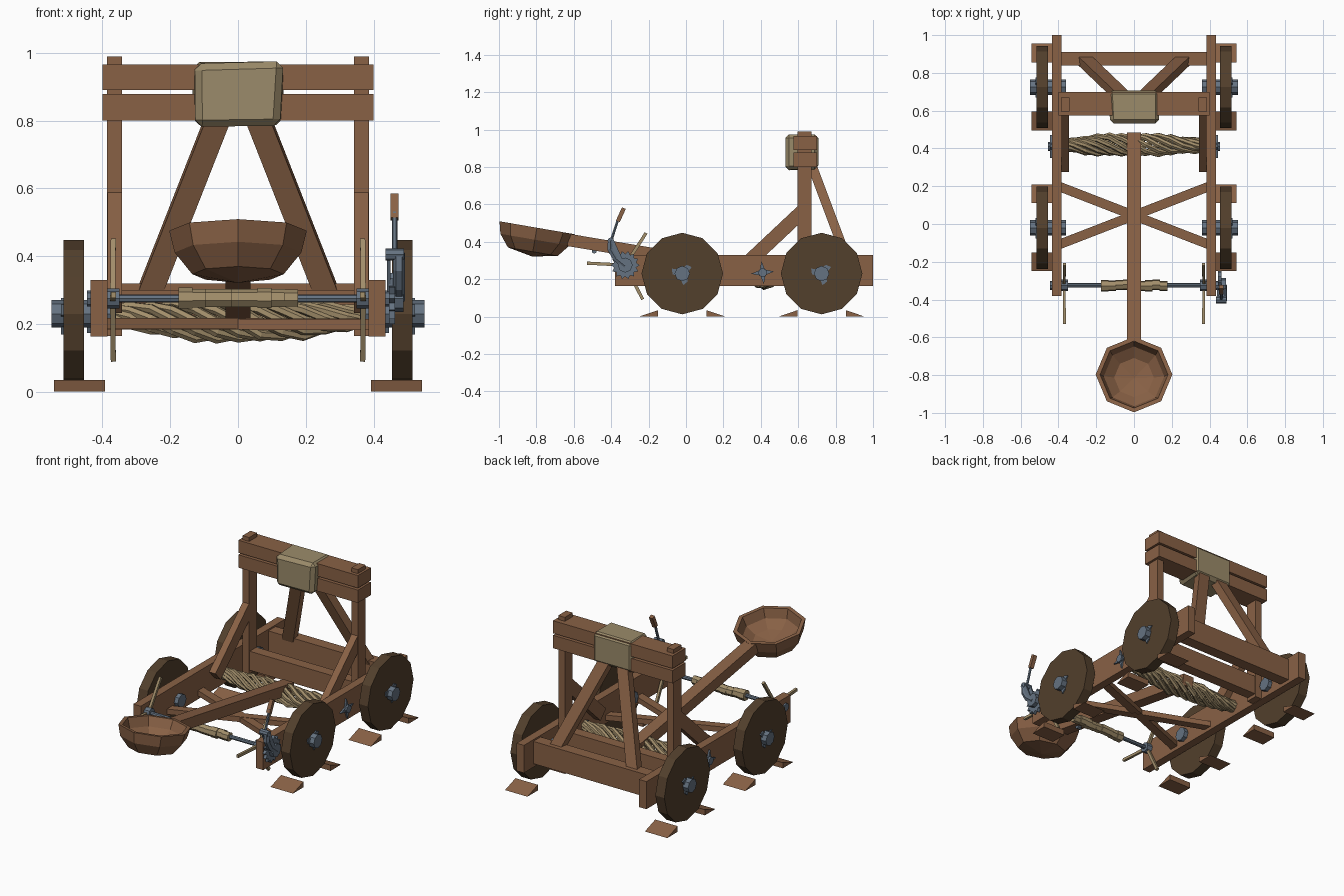
import bpy, bmesh, math, random
from mathutils import Matrix, Vector

random.seed(4)
if "Cube" in bpy.data.objects:
    bpy.data.objects.remove(bpy.data.objects["Cube"], do_unlink=True)


def material(name, rgb):
    m = bpy.data.materials.new(name)
    m.use_nodes = True
    m.diffuse_color = (*rgb, 1)
    m.node_tree.nodes["Principled BSDF"].inputs["Base Color"].default_value = (*rgb, 1)
    return m


WOOD = material("wood", (0.25, 0.12, 0.06))
DARK = material("dark_wood", (0.085, 0.05, 0.025))
IRON = material("iron", (0.13, 0.17, 0.22))
HIDE = material("hide", (0.33, 0.26, 0.145))
ROPE = material("rope", (0.36, 0.27, 0.145))


def finish(name, bm, mat):
    bmesh.ops.recalc_face_normals(bm, faces=bm.faces)
    me = bpy.data.meshes.new(name)
    bm.to_mesh(me)
    bm.free()
    me.materials.append(mat)
    ob = bpy.data.objects.new(name, me)
    bpy.context.collection.objects.link(ob)
    return ob


def beam(name, p, q, w, h, mat=WOOD, side=(1, 0, 0)):
    """Rectangular bar from p to q, w wide along side and h in the other way."""
    p, q, s = Vector(p), Vector(q), Vector(side)
    d = (q - p).normalized()
    n = d.cross(s).normalized()
    s = n.cross(d)
    rot = Matrix((d, s, n)).transposed().to_4x4()
    bm = bmesh.new()
    bmesh.ops.create_cube(bm, size=1, matrix=Matrix.Translation((p + q) / 2) @ rot
                          @ Matrix.Diagonal(((q - p).length, w, h, 1)))
    return finish(name, bm, mat)


def box(name, x, y, z, mat=WOOD):
    """Box from three (low, high) ranges."""
    bm = bmesh.new()
    lo, hi = Vector((x[0], y[0], z[0])), Vector((x[1], y[1], z[1]))
    bmesh.ops.create_cube(bm, size=1, matrix=Matrix.Translation((lo + hi) / 2)
                          @ Matrix.Diagonal((*(hi - lo), 1)))
    return finish(name, bm, mat)


def plate(name, outline, x0, x1, mat):
    """Extrude a (y, z) outline between x0 and x1."""
    bm = bmesh.new()
    face = bm.faces.new([bm.verts.new((x0, y, z)) for y, z in outline])
    new = bmesh.ops.extrude_face_region(bm, geom=[face])["geom"]
    bmesh.ops.translate(bm, vec=(x1 - x0, 0, 0),
                        verts=[v for v in new if isinstance(v, bmesh.types.BMVert)])
    return finish(name, bm, mat)


def ring(y, z, radii, count, start=0):
    """Outline round (y, z) whose radius cycles through radii."""
    return [(y + radii[i % len(radii)] * math.cos(start + math.tau * i / count),
             z + radii[i % len(radii)] * math.sin(start + math.tau * i / count))
            for i in range(count)]


def disc(name, y, z, r, x0, x1, mat, sides=8):
    return plate(name, ring(y, z, [r], sides, math.pi / 2), x0, x1, mat)


def cord(name, points, radius, mat, sides=1):
    cu = bpy.data.curves.new(name, "CURVE")
    cu.dimensions = "3D"
    cu.bevel_depth, cu.bevel_resolution, cu.use_fill_caps = radius, sides, True
    sp = cu.splines.new("POLY")
    sp.points.add(len(points) - 1)
    for pt, co in zip(sp.points, points):
        pt.co = (*co, 1)
    sp.use_smooth = False
    cu.materials.append(mat)
    ob = bpy.data.objects.new(name, cu)
    bpy.context.collection.objects.link(ob)


AXLE_Y, AXLE_Z = -0.325, 0.275

# Parts repeated on both sides
for s, tag in ((1, "left"), (-1, "right")):
    box(f"{tag}_side_beam", sorted((s * .385, s * .435)), (-.38, 1), (.163, .33))
    box(f"{tag}_post", sorted((s * .342, s * .386)), (.595, .67), (.165, .99))
    beam(f"{tag}_post_brace", (s * .364, .30, .26), (s * .364, .63, .57), .042, .075)
    beam(f"{tag}_rear_leg", (s * .05, .665, .83), (s * .27, .875, .27), .07, .05)
    beam(f"{tag}_floor_brace", (s * .4, .2, .2), (s * -.4, -.11, .2 + s * .002), .05, .032, side=(0, 1, 0))
    # Wheels, hubs, linchpins and chocks
    for y, place in ((-.02, "front"), (.725, "rear")):
        disc(f"{tag}_{place}_wheel", y, .23, .218, s * .455, s * .515, DARK, 12)
        disc(f"{tag}_{place}_hub", y, .23, .041, s * .36, s * .55, IRON)
        plate(f"{tag}_{place}_hub_clip", ring(y, .23, [.062, .052, .025, .025], 12, .6), s * .51, s * .522, IRON)
        for e in (-1, 1):
            plate(f"{tag}_{place}_chock", [(y + e * .23, 0), (y + e * .13, 0), (y + e * .13, .034)],
                  s * .393, s * .543, WOOD)
    # Torsion bundle anchors
    plate(f"{tag}_bundle_star", ring(.41, .235, [.062, .02], 8, .1), s * .43, s * .445, IRON)
    disc(f"{tag}_bundle_cap", .41, .235, .024, s * .37, s * .456, IRON)
    # Winch hubs and spokes
    disc(f"{tag}_winch_hub", AXLE_Y, AXLE_Z, .03, s * .35, s * .388, IRON)
    disc(f"{tag}_winch_collar", AXLE_Y, AXLE_Z, .024, s * .43, s * .445, IRON)
    for a in (57, 177, 297):
        c, n = math.cos(math.radians(a)), math.sin(math.radians(a))
        beam(f"{tag}_winch_spoke", (s * .37, AXLE_Y, AXLE_Z),
             (s * .368, AXLE_Y + c * .205, AXLE_Z + n * .205), .015, .017, ROPE)

# Cross rails and head beams
box("rear_rail", (-.39, .39), (.84, .91), (.185, .32))
box("post_rail", (-.39, .39), (.6, .665), (.185, .3))
box("lower_head_beam", (-.4, .4), (.575, .7), (.8, .878))
box("upper_head_beam", (-.4, .4), (.575, .7), (.89, .966))

# Hide pad wrapped round the head beams
pad = box("hide_pad", (-.135, .135), (.532, .708), (.788, .974), HIDE)
for v in pad.data.vertices:
    if v.co.y < .6:
        v.co.x *= random.uniform(.9, 1)
        v.co.z += random.uniform(-.008, .004)
bev = pad.modifiers.new("bevel", "BEVEL")
bev.width, bev.segments = .02, 1

# Throwing arm with octagonal bowl
beam("throwing_arm", (0, .48, .224), (0, -.63, .41), .073, .066)
bm = bmesh.new()
profile = [(.004, -.155), (.135, -.13), (.187, -.065), (.203, 0), (.18, 0), (.16, -.055), (.105, -.095), (.004, -.11)]
tilt = Matrix.Translation((0, -.797, .475)) @ Matrix.Rotation(-.17, 4, "X")
rows = [[bm.verts.new(tilt @ Vector((r * math.sin(math.tau * i / 8), r * math.cos(math.tau * i / 8), z)))
         for i in range(8)] for r, z in profile]
for a, b in zip(rows, rows[1:]):
    for i in range(8):
        j = (i + 1) % 8
        bm.faces.new((a[i], a[j], b[j], b[i]))
bm.faces.new(rows[0])
bm.faces.new(rows[-1])
finish("bowl", bm, WOOD)
for y, z in ((-.49, .35), (-.4, .345)):
    disc("arm_bolt", y, z, .014, -.012, .012, IRON, 6)

# Twisted torsion bundle
for k in range(8):
    pts = []
    for i in range(13):
        t = i / 12
        a = k * math.tau / 8 + t * math.tau * 1.5
        w = .022 + .03 * math.sin(math.pi * t) + random.uniform(-.006, .006)
        pts.append((-.385 + .77 * t, .418 + w * math.cos(a), .225 - .018 * math.sin(math.pi * t) + w * math.sin(a)))
    cord("bundle_strand", pts, .014, ROPE)

# Winch axle and wound rope
disc("winch_axle", AXLE_Y, AXLE_Z, .012, -.44, .48, IRON)
for i in range(9):
    x = -.176 + i * .039
    disc("winch_rope_coil", AXLE_Y + random.uniform(-.004, .004), AXLE_Z, random.uniform(.025, .032),
         x, x + .041, ROPE, 7)

# Ratchet wheel and lever
plate("ratchet_wheel", ring(AXLE_Y, AXLE_Z, [.077, .06], 28), .445, .463, IRON)
plate("ratchet_plate", ring(AXLE_Y, AXLE_Z, [.04], 8), .46, .488, IRON)
cord("lever_arm", [(.475, -.325, .27), (.475, -.375, .31), (.475, -.405, .36), (.475, -.402, .41)], .018, IRON)
disc("lever_pivot", -.402, .405, .018, .435, .49, IRON)
cord("lever_rod", [(.462, -.402, .4), (.462, -.36, .53)], .008, IRON)
beam("lever_handle", (.462, -.364, .51), (.462, -.332, .58), .024, .022)
for x in (.445, .482):
    beam("lever_strap", (x, -.4, .41), (x, -.35, .3), .01, .025, IRON)
